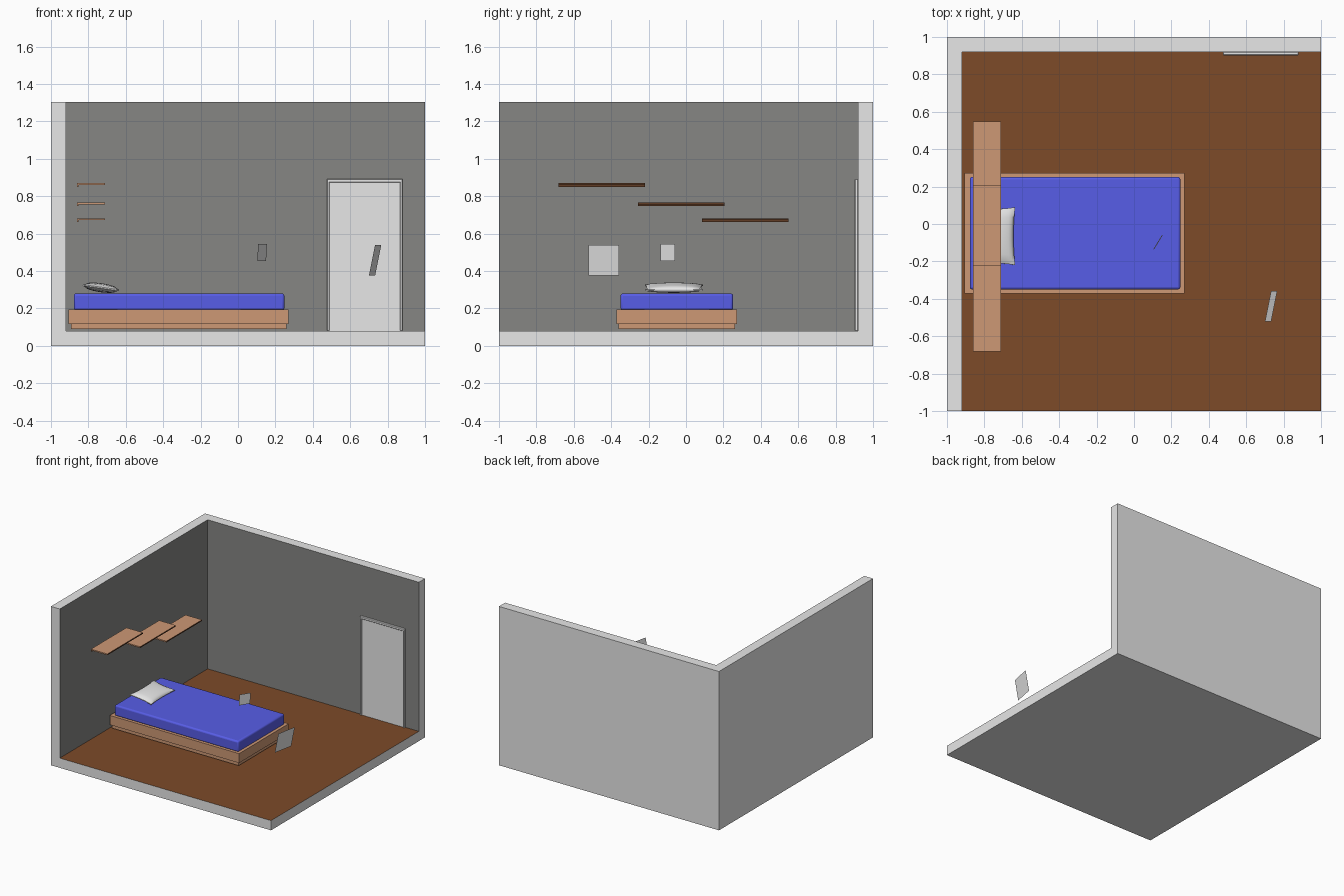
import bpy, bmesh, math
from mathutils import Vector

if "Cube" in bpy.data.objects:
    bpy.data.objects.remove(bpy.data.objects["Cube"])


def material(name, rgb):
    m = bpy.data.materials.new(name)
    m.use_nodes = True
    m.diffuse_color = (*rgb, 1)
    m.node_tree.nodes["Principled BSDF"].inputs["Base Color"].default_value = (*rgb, 1)
    return m


LIGHT = material("light_grey", (0.8, 0.8, 0.8))
DARK = material("wall_grey", (0.238, 0.238, 0.23))
BROWN = material("floor_brown", (0.205, 0.07, 0.022))
TAN = material("wood_tan", (0.61, 0.314, 0.178))
EDGE = material("dark_wood", (0.12, 0.045, 0.018))
BLUE = material("blanket_blue", (0.098, 0.112, 0.81))


def finish(name, bm, *mats):
    mesh = bpy.data.meshes.new(name)
    bm.to_mesh(mesh)
    bm.free()
    for m in mats:
        mesh.materials.append(m)
    ob = bpy.data.objects.new(name, mesh)
    bpy.context.collection.objects.link(ob)
    return ob


def box(name, x, y, z, mat, face_mat=None, facing=None, bevel=0, segments=1):
    """Box from ranges; faces pointing along `facing` take face_mat."""
    bm = bmesh.new()
    bmesh.ops.create_cube(bm, size=1)
    for v in bm.verts:
        v.co = Vector([(r[0] + r[1]) / 2 + c * (r[1] - r[0]) for r, c in zip((x, y, z), v.co)])
    bm.normal_update()
    if facing:
        for f in bm.faces:
            f.material_index = int(f.normal.dot(Vector(facing)) > 0.9)
    ob = finish(name, bm, *([mat, face_mat] if face_mat else [mat]))
    if bevel:
        mod = ob.modifiers.new("Bevel", 'BEVEL')
        mod.width, mod.segments = bevel, segments
    return ob


def smooth(ob, angle=40):
    bpy.ops.object.select_all(action='DESELECT')
    ob.select_set(True)
    bpy.context.view_layer.objects.active = ob
    bpy.ops.object.shade_smooth_by_angle(angle=math.radians(angle))


# Room shell
box("floor", (-1, 1), (-1, 1), (0, 0.08), LIGHT, BROWN, (0, 0, 1))
box("left_wall", (-1, -0.92), (-1, 0.92), (0.08, 1.305), LIGHT, DARK, (1, 0, 0))
box("back_wall", (-1, 1), (0.92, 1), (0.08, 1.305), LIGHT, DARK, (0, -1, 0))

# Door with its surround
box("door_panel", (0.487, 0.868), (0.912, 0.92), (0.08, 0.875), LIGHT)
for side, x in (("right", 0.475), ("left", 0.866)):
    box(f"door_jamb_{side}", (x, x + 0.014), (0.902, 0.92), (0.08, 0.89), LIGHT, bevel=0.003)
box("door_header", (0.475, 0.88), (0.902, 0.92), (0.873, 0.893), LIGHT, bevel=0.003)

# Bed
box("bed_base", (-0.893, 0.26), (-0.362, 0.262), (0.09, 0.12), TAN)
box("bed_frame", (-0.905, 0.27), (-0.372, 0.272), (0.118, 0.195), TAN)
smooth(box("mattress", (-0.878, 0.248), (-0.35, 0.252), (0.19, 0.28), BLUE, bevel=0.013, segments=3))

# Pillow: two domed sheets meeting at a pinched outline
bm = bmesh.new()
bmesh.ops.create_cube(bm, size=2)
bmesh.ops.subdivide_edges(bm, edges=bm.edges[:], cuts=11, use_grid_fill=True)
for v in bm.verts:
    x, y, z = v.co
    dome = max(0, (1 - x ** 2) * (1 - y ** 2)) ** 0.45
    pinch_x = 1 - 0.09 * (1 - y * y)
    pinch_y = 1 - 0.06 * (1 - x * x)
    v.co = Vector((0.098 * x * pinch_x, 0.155 * y * pinch_y, z * (0.003 + 0.021 * dome)))
pillow = finish("pillow", bm, LIGHT)
pillow.location = (-0.733, -0.065, 0.311)
pillow.rotation_euler = (0, 0.14, 0)
smooth(pillow, 60)

# Wall shelves, stepping down towards the back
for i, (y, z) in enumerate(((-0.682, 0.87), (-0.257, 0.767), (0.085, 0.682))):
    box(f"shelf_{i + 1}", (-0.86, -0.71), (y, y + 0.462), (z - 0.01, z), TAN, EDGE, (1, 0, 0))
    box(f"shelf_lip_{i + 1}", (-0.86, -0.853), (y, y + 0.462), (z - 0.02, z - 0.009), TAN, EDGE, (1, 0, 0))


# Free-hanging tilted panels
def panel(name, corner, along, up):
    a, u, w = Vector(corner), Vector(along), Vector(up)
    bm = bmesh.new()
    bm.faces.new([bm.verts.new(p) for p in (a, a + u, a + u + w, a + w)])
    finish(name, bm, LIGHT)


panel("large_panel", (0.70, -0.522, 0.375), (0.033, 0.165, 0), (0.033, 0, 0.165))
panel("small_panel", (0.103, -0.135, 0.455), (0.047, 0.077, 0), (0.005, 0, 0.09))
